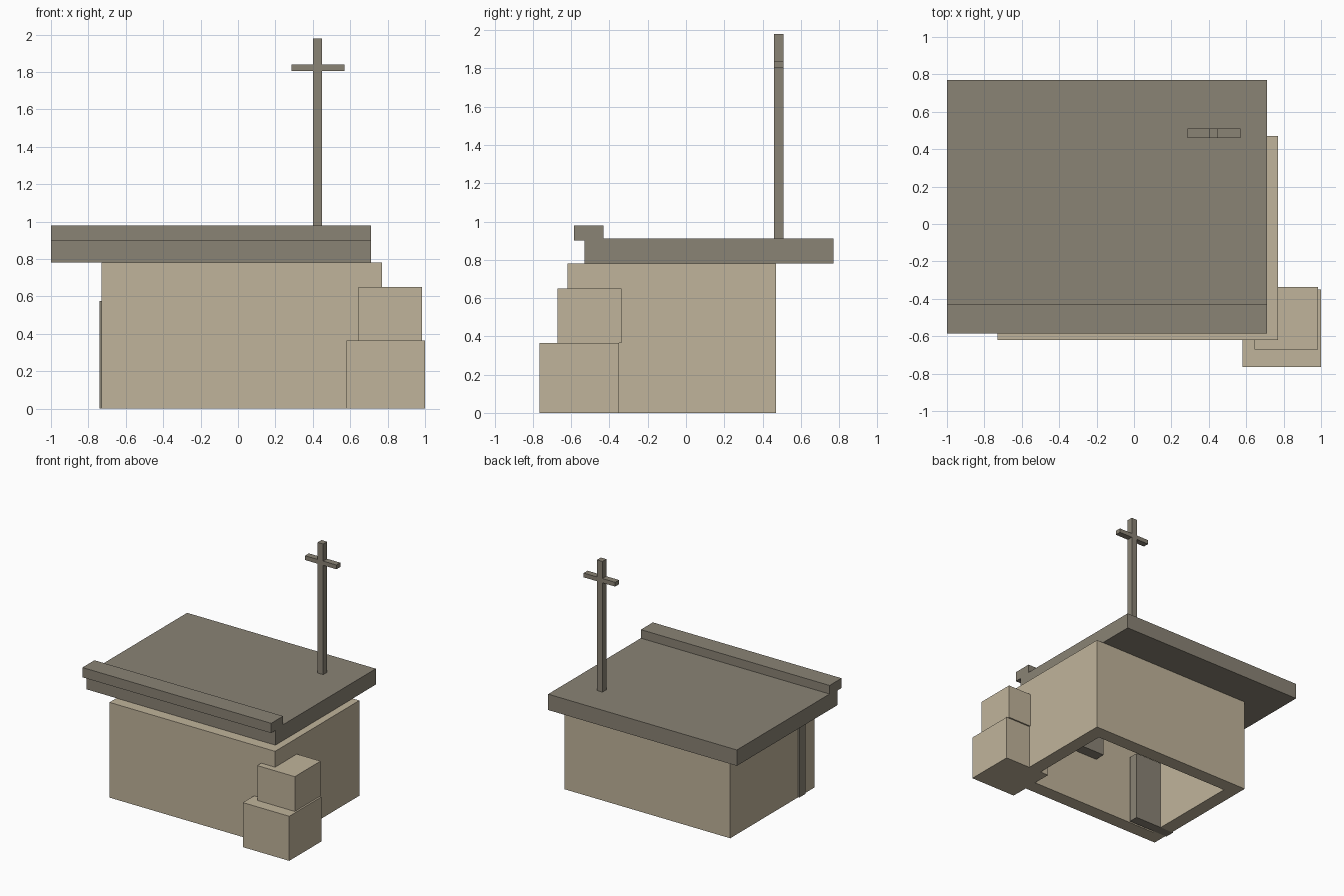
import bpy, bmesh

if "Cube" in bpy.data.objects:
    bpy.data.objects.remove(bpy.data.objects["Cube"])


def material(name, rgb):
    m = bpy.data.materials.new(name)
    m.diffuse_color = (*rgb, 1)
    m.use_nodes = True
    m.node_tree.nodes["Principled BSDF"].inputs["Base Color"].default_value = m.diffuse_color
    return m


plaster = material("sand plaster", (0.53, 0.456, 0.328))
timber = material("grey brown timber", (0.254, 0.227, 0.178))


def add_object(name, bm, mat):
    bmesh.ops.recalc_face_normals(bm, faces=bm.faces)
    mesh = bpy.data.meshes.new(name)
    bm.to_mesh(mesh)
    bm.free()
    mesh.materials.append(mat)
    ob = bpy.data.objects.new(name, mesh)
    bpy.context.collection.objects.link(ob)
    return ob


def box(name, x, y, z, mat):
    """Box from (min, max) ranges on each axis."""
    bm = bmesh.new()
    bmesh.ops.create_cube(bm, size=1)
    for v in bm.verts:
        v.co = [r[0] if c < 0 else r[1] for c, r in zip(v.co, (x, y, z))]
    return add_object(name, bm, mat)


def extrude_x(name, profile, x0, x1, mat):
    """Extrude a (y, z) outline along x."""
    bm = bmesh.new()
    face = bm.faces.new([bm.verts.new((x0, y, z)) for y, z in profile])
    new = bmesh.ops.extrude_face_region(bm, geom=[face])["geom"]
    bmesh.ops.translate(bm, vec=(x1 - x0, 0, 0),
                        verts=[g for g in new if isinstance(g, bmesh.types.BMVert)])
    return add_object(name, bm, mat)


def hollow_walls(name, x, y, z, t, mat):
    """Rectangular ring of walls, open at top and bottom."""
    bm = bmesh.new()
    rings = []
    for inset in (0, t):
        for h in z:
            a, b, c, d = x[0] + inset, x[1] - inset, y[0] + inset, y[1] - inset
            rings.append([bm.verts.new((px, py, h))
                          for px, py in ((a, c), (b, c), (b, d), (a, d))])
    for i, j in ((0, 1), (1, 3), (3, 2), (2, 0)):
        for k in range(4):
            n = (k + 1) % 4
            bm.faces.new((rings[i][k], rings[i][n], rings[j][n], rings[j][k]))
    return add_object(name, bm, mat)


# House body
hollow_walls("walls", (-0.73, 0.77), (-0.62, 0.47), (0, 0.78), 0.115, plaster)

# Overhanging roof slab with a raised front lip
extrude_x("roof", [(-0.53, 0.78), (0.77, 0.78), (0.77, 0.91), (-0.43, 0.91),
                   (-0.43, 0.98), (-0.585, 0.98), (-0.585, 0.9), (-0.53, 0.9)],
          -1.0, 0.71, timber)

# Stacked blocks at the front right corner
box("lower_block", (0.58, 1.0), (-0.765, -0.35), (0, 0.365), plaster)
box("upper_block", (0.645, 0.985), (-0.672, -0.338), (0.365, 0.65), plaster)

# Rooftop mast with crossbar
box("mast", (0.4, 0.45), (0.46, 0.51), (0.91, 1.98), timber)
box("crossbar", (0.285, 0.57), (0.46, 0.51), (1.805, 1.84), timber)

# Door and window panels inside the front wall
box("door", (-0.74, -0.37), (-0.49, -0.41), (0, 0.575), timber)
box("window", (-0.04, 0.4), (-0.505, -0.415), (0.44, 0.66), timber)
